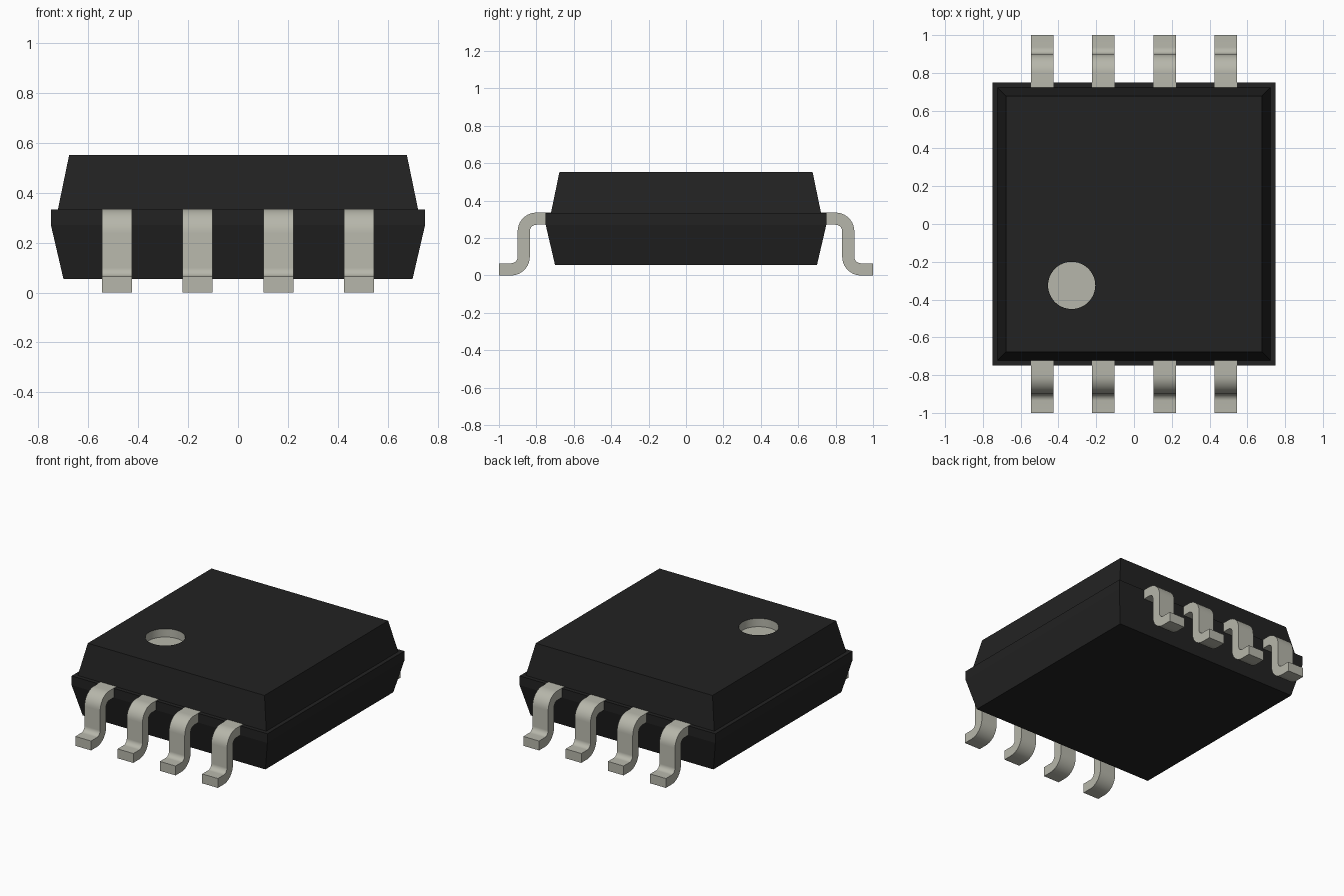
import bpy, bmesh, math

cube = bpy.data.objects.get("Cube")
if cube:
    bpy.data.objects.remove(cube, do_unlink=True)


def make_material(name, colour):
    mat = bpy.data.materials.new(name)
    mat.use_nodes = True
    mat.diffuse_color = (*colour, 1)
    mat.node_tree.nodes["Principled BSDF"].inputs["Base Color"].default_value = (*colour, 1)
    return mat


def make_object(name, bm, *mats):
    bmesh.ops.recalc_face_normals(bm, faces=bm.faces)
    mesh = bpy.data.meshes.new(name)
    bm.to_mesh(mesh)
    bm.free()
    for mat in mats:
        mesh.materials.append(mat)
    obj = bpy.data.objects.new(name, mesh)
    bpy.context.collection.objects.link(obj)
    return obj


def smooth(obj, degrees):
    bpy.ops.object.select_all(action='DESELECT')
    obj.select_set(True)
    bpy.context.view_layer.objects.active = obj
    bpy.ops.object.shade_smooth_by_angle(angle=math.radians(degrees))


black = make_material("black plastic", (0.016, 0.016, 0.016))
metal = make_material("pale metal", (0.47, 0.47, 0.405))

# Package body: square rings stacked from the bottom to the top
HOLE_X, HOLE_Y, HOLE_R, TOP, HOLE_FLOOR = -0.33, -0.325, 0.125, 0.552, 0.495
RINGS = [(0.70, 0.055), (0.75, 0.27), (0.75, 0.334), (0.722, 0.334), (0.677, TOP)]
bm = bmesh.new()
loops = [[bm.verts.new((sx * h, sy * h, z)) for sx, sy in ((-1, -1), (1, -1), (1, 1), (-1, 1))]
         for h, z in RINGS]
for low, high in zip(loops, loops[1:]):
    for i in range(4):
        j = (i + 1) % 4
        bm.faces.new((low[i], low[j], high[j], high[i]))
bm.faces.new(loops[0])
bm.faces.new(loops[-1])
body = make_object("package_body", bm, black, metal)

# Pin-one marker: a shallow round recess cut into the top
bm = bmesh.new()
bmesh.ops.create_cone(bm, cap_ends=True, segments=48, radius1=HOLE_R, radius2=HOLE_R, depth=0.2)
bmesh.ops.translate(bm, verts=bm.verts, vec=(HOLE_X, HOLE_Y, HOLE_FLOOR + 0.1))
cutter = make_object("marker_cutter", bm, black)
cutter.hide_render = True
cut = body.modifiers.new("marker recess", 'BOOLEAN')
cut.operation = 'DIFFERENCE'
cut.solver = 'EXACT'
cut.object = cutter
bpy.ops.object.select_all(action='DESELECT')
body.select_set(True)
bpy.context.view_layer.objects.active = body
bpy.ops.object.modifier_apply(modifier=cut.name)
bpy.data.objects.remove(cutter, do_unlink=True)

# The recess walls and floor are metal coloured
for face in body.data.polygons:
    inside = all(math.hypot(body.data.vertices[v].co.x - HOLE_X,
                            body.data.vertices[v].co.y - HOLE_Y) < HOLE_R + 0.005
                 for v in face.vertices)
    face.material_index = 1 if inside and face.center.z < TOP - 0.005 else 0
smooth(body, 10)


# Gull-wing leads: an S-shaped strip profile extruded sideways
def arc(cy, cz, radius, start, end, steps=10):
    angles = [math.radians(start + (end - start) * i / steps) for i in range(steps + 1)]
    return [(cy + radius * math.cos(a), cz + radius * math.sin(a)) for a in angles]


OUTER, INNER, LEAD_TOP, WIDTH = 0.10, 0.035, 0.336, 0.12
SHOULDER = (0.80, LEAD_TOP - OUTER)
FOOT = (0.935, OUTER)
upper = ([(0.70, LEAD_TOP)] + arc(*SHOULDER, OUTER, 90, 0)
         + arc(*FOOT, INNER, 180, 270) + [(1.0, OUTER - INNER)])
lower = ([(0.70, LEAD_TOP - OUTER + INNER)] + arc(*SHOULDER, INNER, 90, 0)
         + arc(*FOOT, OUTER, 180, 270) + [(1.0, 0.0)])
outline = upper + lower[::-1]


def make_lead(name, x, side):
    bm = bmesh.new()
    profile = bm.faces.new([bm.verts.new((x - WIDTH / 2, side * y, z)) for y, z in outline])
    result = bmesh.ops.extrude_face_region(bm, geom=[profile])
    moved = [v for v in result["geom"] if isinstance(v, bmesh.types.BMVert)]
    bmesh.ops.translate(bm, verts=moved, vec=(WIDTH, 0, 0))
    smooth(make_object(name, bm, metal), 30)


for side, label in ((-1, "front"), (1, "back")):
    for i in range(4):
        make_lead(f"{label}_lead_{i + 1}", (i - 1.5) * 0.324, side)
